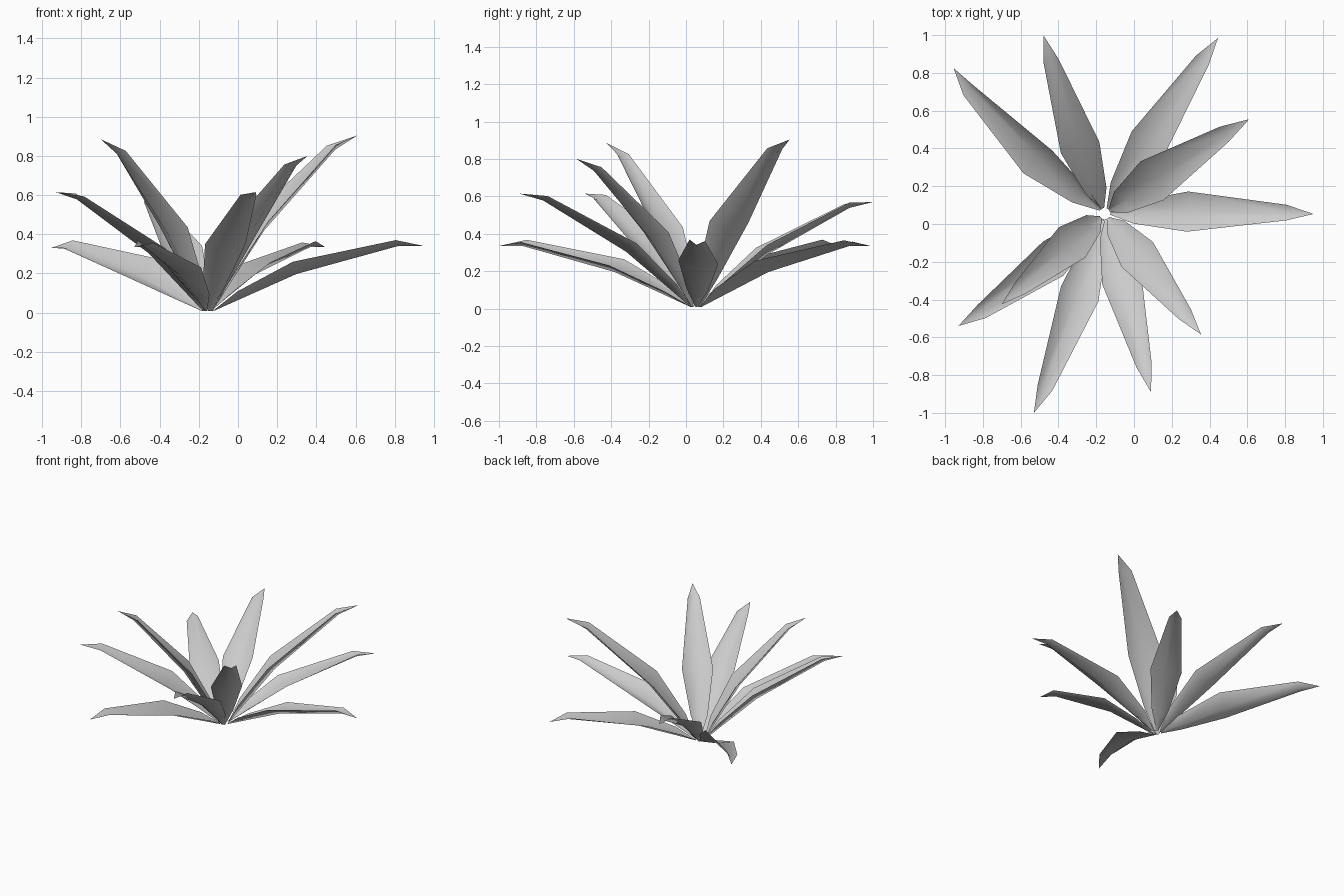
import bpy
import bmesh
from mathutils import Vector, Matrix
from math import radians

cube = bpy.data.objects.get("Cube")
if cube:
    bpy.data.objects.remove(cube)

# One plain leaf colour
grey = bpy.data.materials.new("leaf grey")
grey.use_nodes = True
tone = (0.6, 0.6, 0.6, 1)
grey.diffuse_color = tone
grey.node_tree.nodes["Principled BSDF"].inputs["Base Color"].default_value = tone

CENTRE = Vector((-0.155, 0.055, 0.008))
# Leaf cross-sections: distance along, half width, edge height, crease height
ROWS = [(0, 0.006, 0.002, 0), (0.13, 0.052, 0.048, 0.016),
        (0.41, 0.095, 0.098, 0.05), (0.885, 0.037, 0.06, 0.035)]


def make_leaf(name, tip, roll):
    """Folded, upward bowed blade from the crown to its tip, rolled to its left."""
    tip = Vector(tip)
    out = tip - CENTRE
    out.z = 0
    base = CENTRE + out.normalized() * 0.03
    along = tip - base
    length = along.length
    along.normalize()
    side = Vector((0, 0, 1)).cross(along).normalized()
    side = Matrix.Rotation(radians(-roll), 3, along) @ side
    up = along.cross(side)

    bm = bmesh.new()

    def point(t, s, n):
        return bm.verts.new(base + length * (along * t + side * s + up * n))

    rows = [(point(t, w, e), point(t, 0, c), point(t, -w, e)) for t, w, e, c in ROWS]
    for a, b in zip(rows, rows[1:]):
        for i in range(2):
            bm.faces.new((a[i], a[i + 1], b[i + 1], b[i]))
    end = bm.verts.new(tip)
    for i in range(2):
        bm.faces.new((rows[-1][i], rows[-1][i + 1], end))
    bmesh.ops.reverse_faces(bm, faces=[f for f in bm.faces if f.normal.dot(up) < 0])
    for face in bm.faces:
        face.smooth = True
    mesh = bpy.data.meshes.new(name)
    bm.to_mesh(mesh)
    bm.free()
    mesh.materials.append(grey)
    bpy.context.collection.objects.link(bpy.data.objects.new(name, mesh))


# Low, middle and upright leaves: tip position and roll to the left
LEAVES = {
    "low_leaf": [((0.95, 0.053, 0.34), 6), ((0.445, 0.985, 0.335), 5),
                 ((-0.955, 0.825, 0.33), 26), ((-0.53, -1.0, 0.335), 9)],
    "middle_leaf": [((-0.48, 1.0, 0.57), 5), ((-0.93, -0.54, 0.615), 12),
                    ((0.09, -0.89, 0.615), 0)],
    "upright_leaf": [((0.61, 0.555, 0.905), 4), ((-0.7, -0.425, 0.885), 0),
                     ((0.355, -0.585, 0.8), 0)],
}
for name, group in LEAVES.items():
    for i, (tip, roll) in enumerate(group, 1):
        make_leaf(f"{name}_{i}", tip, roll)
